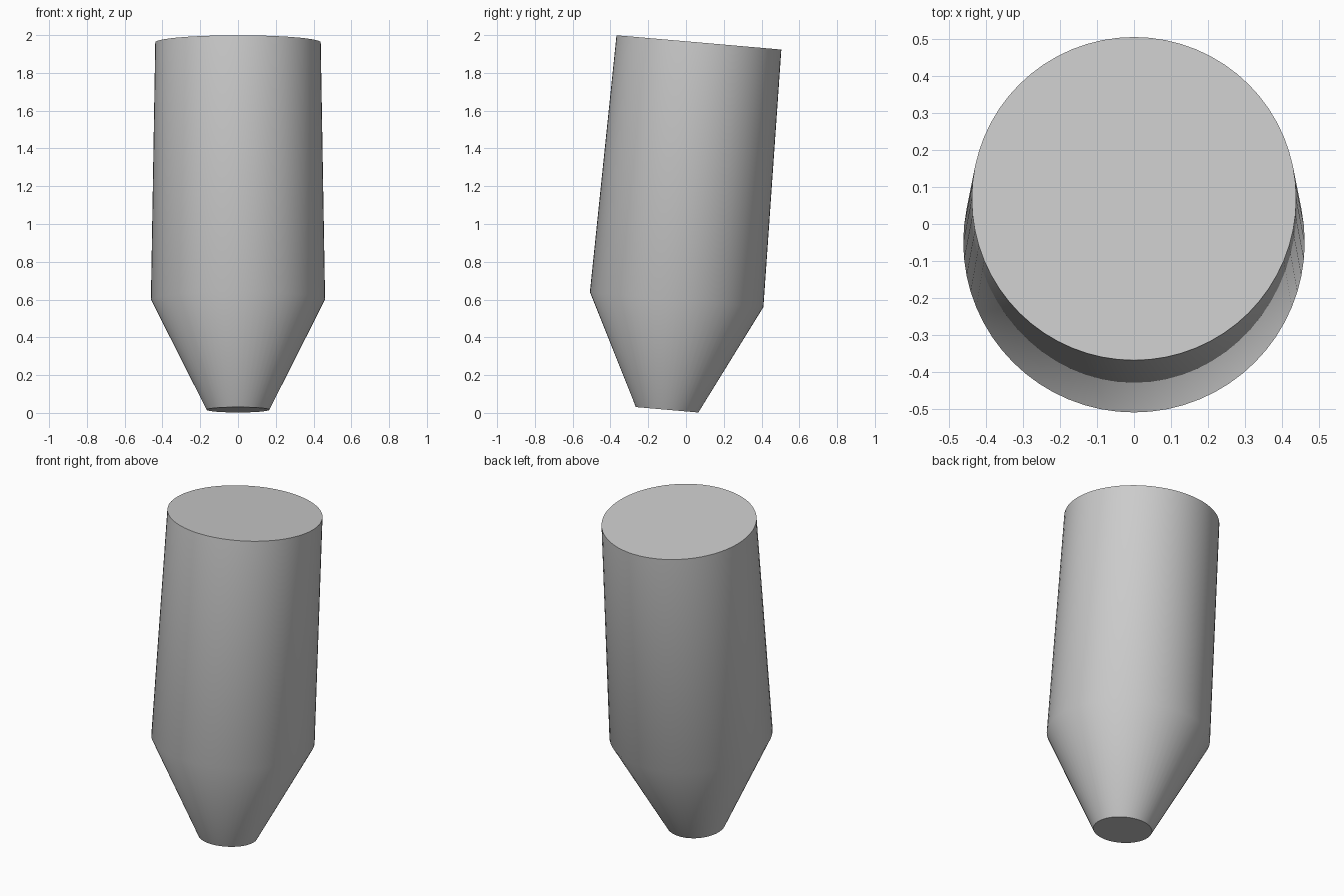
import bpy, bmesh
from math import radians, sin, cos, tau
from mathutils import Matrix

SEGMENTS = 64

# Remove the default cube
cube = bpy.data.objects.get("Cube")
if cube:
    bpy.data.objects.remove(cube, do_unlink=True)

# Plain grey material
grey = bpy.data.materials.new("plain grey")
grey.use_nodes = True
colour = (0.6, 0.6, 0.6, 1.0)
grey.diffuse_color = colour
grey.node_tree.nodes["Principled BSDF"].inputs["Base Color"].default_value = colour

# Tapered body with a conical tip: (radius, height along the axis)
profile = [(0.166, 0.0), (0.461, 0.586), (0.438, 1.952)]
bm = bmesh.new()
rings = []
for radius, height in profile:
    rings.append([bm.verts.new((radius * cos(tau * i / SEGMENTS),
                                radius * sin(tau * i / SEGMENTS), height))
                  for i in range(SEGMENTS)])
for low, high in zip(rings, rings[1:]):
    for i in range(SEGMENTS):
        j = (i + 1) % SEGMENTS
        bm.faces.new((low[i], low[j], high[j], high[i]))

# Flat end caps
bm.faces.new(rings[0][::-1])
bm.faces.new(rings[-1])

# Lean the body backwards and set it on the ground
lean = Matrix.Translation((0, -0.1, 0.0165)) @ Matrix.Rotation(radians(-4.95), 4, "X")
bm.transform(lean)
bm.normal_update()

mesh = bpy.data.meshes.new("tapered_body")
bm.to_mesh(mesh)
bm.free()
mesh.materials.append(grey)
body = bpy.data.objects.new("tapered_body", mesh)
bpy.context.collection.objects.link(body)

# Smooth sides and shoulder, crisp cap rims
bpy.ops.object.select_all(action="DESELECT")
body.select_set(True)
bpy.context.view_layer.objects.active = body
bpy.ops.object.shade_smooth_by_angle(angle=radians(40))
